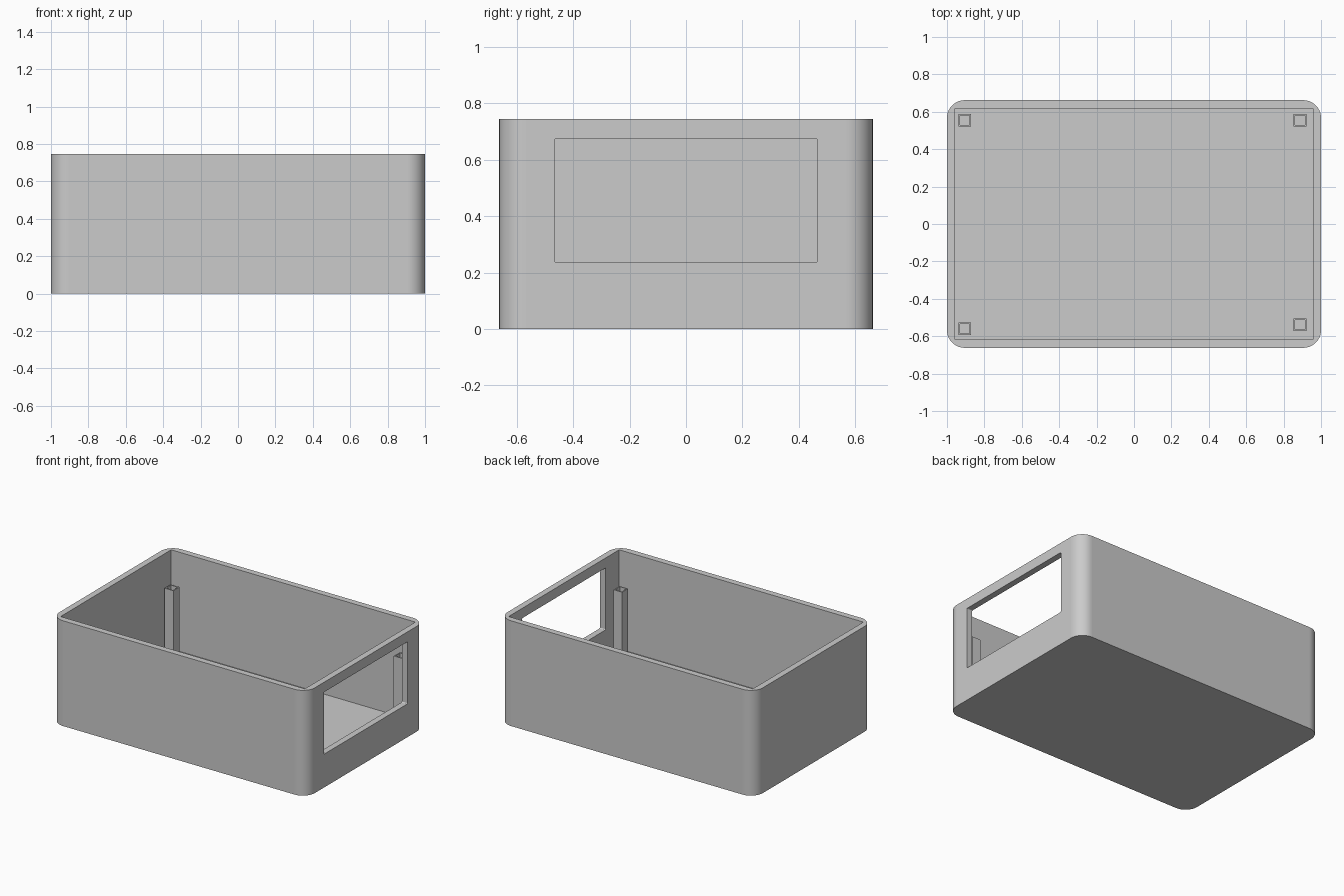
import bpy
import bmesh
from mathutils import Matrix, Vector

if "Cube" in bpy.data.objects:
    bpy.data.objects.remove(bpy.data.objects["Cube"], do_unlink=True)

HEIGHT, WALL = 0.745, 0.044
HALF_X, HALF_Y = 1.0, 0.662
POST_TOP, POST_SIZE, POST_RIM = 0.515, 0.068, 0.011

grey = bpy.data.materials.new("plain grey")
grey.use_nodes = True
grey.diffuse_color = (0.6, 0.6, 0.6, 1)
grey.node_tree.nodes["Principled BSDF"].inputs["Base Color"].default_value = (0.6, 0.6, 0.6, 1)


def box_mesh(low, high, round_axis=None, radius=0.0, segments=1):
    """Box between two corners, with the edges along one axis rounded."""
    low, high = Vector(low), Vector(high)
    bm = bmesh.new()
    bmesh.ops.create_cube(bm, size=1, matrix=Matrix.Translation((low + high) / 2)
                          @ Matrix.Diagonal((*(high - low), 1)))
    if round_axis is not None:
        edges = [e for e in bm.edges
                 if abs((e.verts[0].co - e.verts[1].co).normalized()[round_axis]) > 0.9]
        bmesh.ops.bevel(bm, geom=edges, offset=radius, segments=segments,
                        profile=0.5, affect='EDGES')
    return bm


def make_object(name, bm):
    mesh = bpy.data.meshes.new(name)
    bm.to_mesh(mesh)
    bm.free()
    mesh.materials.append(grey)
    obj = bpy.data.objects.new(name, mesh)
    bpy.context.collection.objects.link(obj)
    return obj


def cut(target, cutter):
    cutter.hide_render = True
    mod = target.modifiers.new("cut", 'BOOLEAN')
    mod.operation, mod.solver, mod.object = 'DIFFERENCE', 'EXACT', cutter
    bpy.context.view_layer.objects.active = target
    bpy.ops.object.modifier_apply(modifier=mod.name)
    bpy.data.objects.remove(cutter, do_unlink=True)


# Open tray with rounded outer corners and a square-cornered cavity
tray = make_object("tray", box_mesh((-HALF_X, -HALF_Y, 0), (HALF_X, HALF_Y, HEIGHT), 2, 0.095, 16))
inner_x, inner_y = HALF_X - WALL, HALF_Y - WALL
cut(tray, make_object("cavity_cutter", box_mesh(
    (-inner_x, -inner_y, WALL), (inner_x, inner_y, HEIGHT + 0.2))))

# Window through the left end wall
cut(tray, make_object("window_cutter", box_mesh(
    (0.9, -0.466, 0.236), (1.1, 0.466, 0.675), 0, 0.006, 3)))

# Smooth only the curved corners
for face in tray.data.polygons:
    face.use_smooth = max(abs(c) for c in face.normal) < 0.9999

# Hollow screw posts standing on the floor
posts = {
    "back_right_post": (-0.905, 0.555),
    "back_left_post": (0.888, 0.555),
    "front_right_post": (-0.905, -0.560),
    "front_left_post": (0.888, -0.539),
}
half = POST_SIZE / 2
for name, (x, y) in posts.items():
    bm = box_mesh((x - half, y - half, WALL), (x + half, y + half, POST_TOP))
    top = max(bm.faces, key=lambda f: f.calc_center_median().z)
    bmesh.ops.inset_region(bm, faces=[top], thickness=POST_RIM)
    hole = bmesh.ops.extrude_discrete_faces(bm, faces=[top])["faces"][0]
    for v in hole.verts:
        v.co.z = WALL + 0.002
    bmesh.ops.recalc_face_normals(bm, faces=bm.faces)
    make_object(name, bm)
